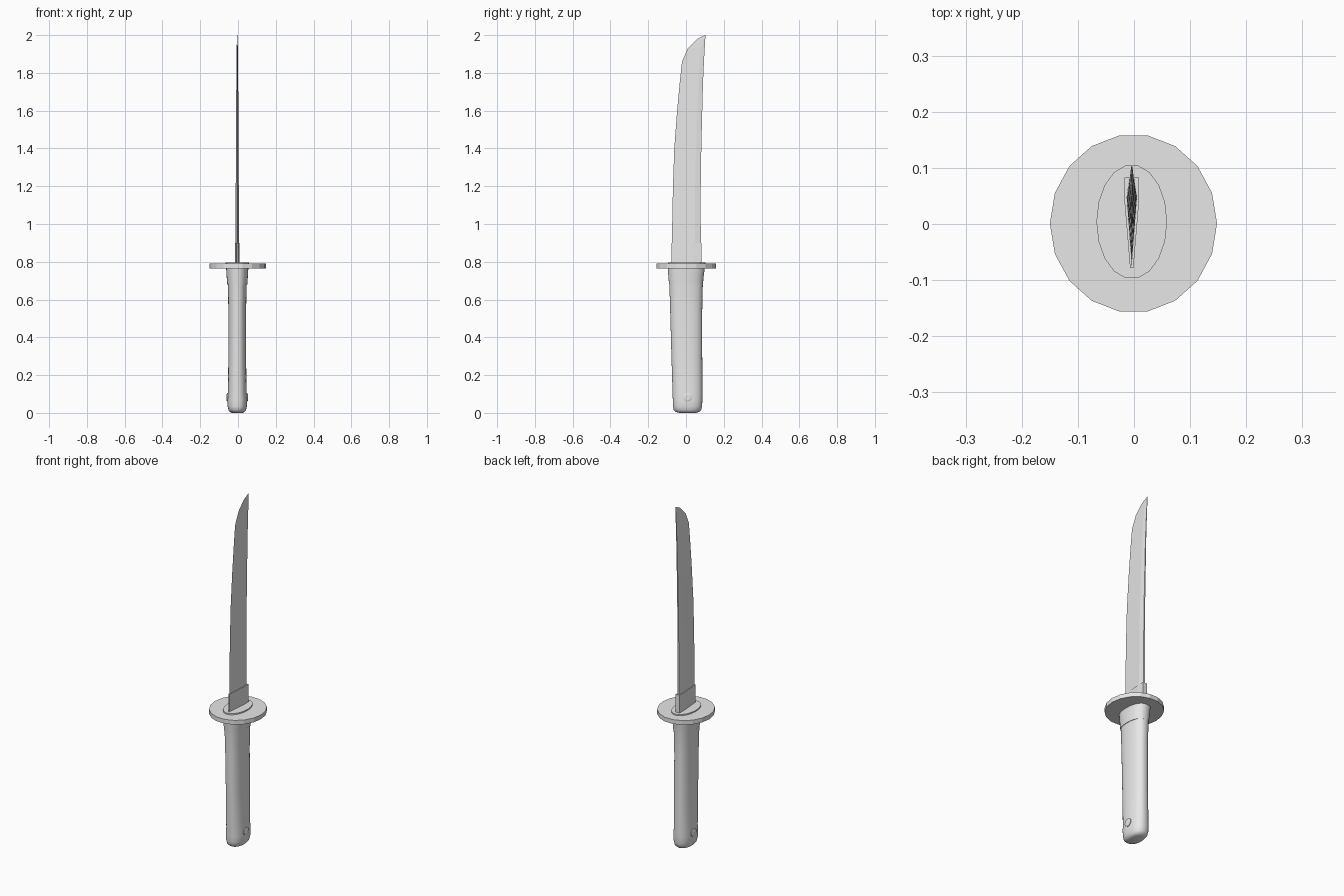
import bpy
import bmesh
from math import cos, sin, tau, copysign, radians

cube = bpy.data.objects.get("Cube")
if cube:
    bpy.data.objects.remove(cube, do_unlink=True)

grey = bpy.data.materials.new("plain grey")
grey.use_nodes = True
grey.diffuse_color = (0.8, 0.8, 0.8, 1)
grey.node_tree.nodes["Principled BSDF"].inputs["Base Color"].default_value = grey.diffuse_color

CX = -0.004  # middle plane of blade and grip


def loft(name, rings, smooth=None):
    """Skin a stack of equal-length point rings and cap both ends."""
    bm = bmesh.new()
    loops = [[bm.verts.new(p) for p in ring] for ring in rings]
    n = len(loops[0])
    for a, b in zip(loops, loops[1:]):
        for i in range(n):
            j = (i + 1) % n
            bm.faces.new((a[i], a[j], b[j], b[i]))
    bm.faces.new(loops[0][::-1])
    bm.faces.new(loops[-1])
    bmesh.ops.recalc_face_normals(bm, faces=bm.faces)
    mesh = bpy.data.meshes.new(name)
    bm.to_mesh(mesh)
    bm.free()
    mesh.materials.append(grey)
    obj = bpy.data.objects.new(name, mesh)
    bpy.context.collection.objects.link(obj)
    if smooth:
        bpy.ops.object.select_all(action='DESELECT')
        obj.select_set(True)
        bpy.context.view_layer.objects.active = obj
        bpy.ops.object.shade_smooth_by_angle(angle=radians(smooth))
    return obj


def oval(z, rx, y0, y1, n=32, power=2.0, cx=CX):
    """Oval ring at height z, reaching from y0 to y1; higher power is squarer."""
    def curve(v):
        return copysign(abs(v) ** (2 / power), v)
    yc, ry = (y0 + y1) / 2, (y1 - y0) / 2
    return [(cx + rx * curve(cos(tau * i / n)), yc + ry * curve(sin(tau * i / n)), z)
            for i in range(n)]


def blade_ring(z, edge, back, half):
    """Wedge section: sharp edge at the front, ridge near a narrower back."""
    ridge = back - (back - edge) * 0.2
    return [(CX, edge, z), (CX + half, ridge, z), (CX + half * 0.5, back, z),
            (CX - half * 0.5, back, z), (CX - half, ridge, z)]


# Blade: height, cutting edge, back, half thickness
loft("blade", [blade_ring(*s) for s in (
    (0.78, -0.075, 0.080, 0.0095), (1.00, -0.073, 0.078, 0.009),
    (1.20, -0.069, 0.078, 0.008), (1.40, -0.062, 0.081, 0.007),
    (1.60, -0.047, 0.086, 0.006), (1.75, -0.033, 0.090, 0.005),
    (1.86, -0.021, 0.095, 0.004), (1.93, 0.010, 0.099, 0.003),
    (1.98, 0.060, 0.102, 0.002), (2.00, 0.100, 0.104, 0.0005))])

# Wedge collar hugging the blade root
loft("blade_collar", [
    [(CX - 0.003, -0.078, z), (CX + 0.003, -0.078, z), (CX + 0.0125, 0.035, z),
     (CX + 0.0125, 0.083, z), (CX - 0.0125, 0.083, z), (CX - 0.0125, 0.035, z)]
    for z in (0.78, 0.90)])

# Round guard with a thin oval washer on top
loft("guard", [oval(z, 0.149, -0.158, 0.160, 18, cx=-0.001) for z in (0.765, 0.79)])
loft("guard_washer", [oval(z, 0.063, -0.098, 0.106, 18) for z in (0.785, 0.797)])

# Grip with a rounded pommel end
loft("grip", [oval(z, rx, y0, y1, power=2.3) for z, rx, y0, y1 in (
    (0.000, 0.028, -0.035, 0.052), (0.005, 0.039, -0.054, 0.070),
    (0.015, 0.046, -0.065, 0.080), (0.035, 0.051, -0.069, 0.085),
    (0.070, 0.052, -0.070, 0.087), (0.105, 0.049, -0.071, 0.087),
    (0.300, 0.047, -0.077, 0.086), (0.550, 0.047, -0.084, 0.086),
    (0.680, 0.050, -0.088, 0.089), (0.770, 0.056, -0.095, 0.098))], 50)

# Flared sleeve under the guard
loft("grip_sleeve", [oval(z, rx, y0, y1, power=2.3) for z, rx, y0, y1 in (
    (0.680, 0.053, -0.090, 0.090), (0.720, 0.056, -0.093, 0.093),
    (0.770, 0.059, -0.097, 0.100))], 50)

# Small pegs on both sides of the pommel
for side, label in ((1, "left"), (-1, "right")):
    loft(label + "_pommel_peg", [
        [(CX + side * x, 0.008 + r * cos(tau * i / 10), 0.082 + r * sin(tau * i / 10))
         for i in range(10)]
        for x, r in ((0.040, 0.024), (0.054, 0.024), (0.057, 0.016))])
